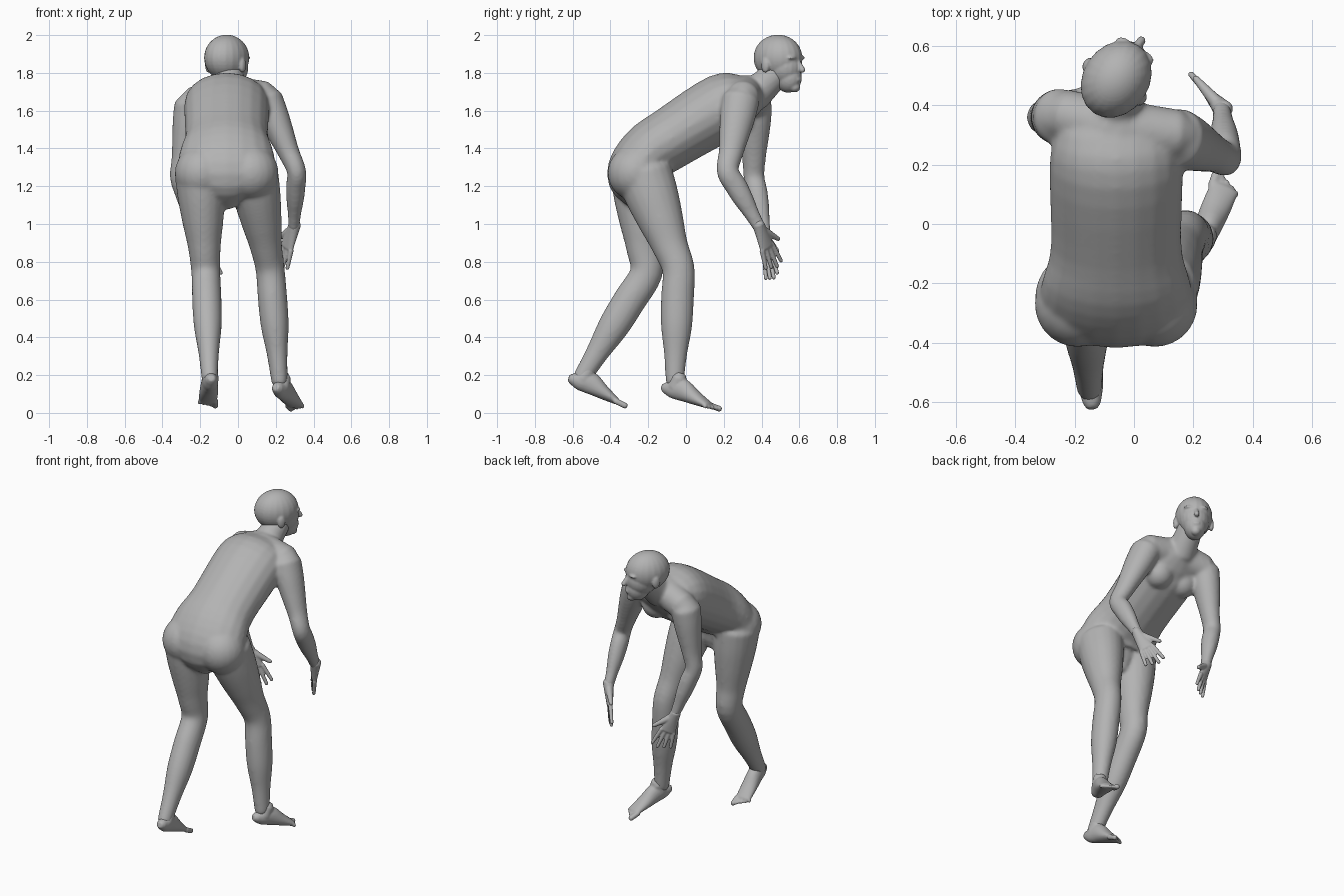
import bpy
import bmesh
import math
from mathutils import Matrix, Vector

default_cube = bpy.data.objects.get("Cube")
if default_cube:
    bpy.data.objects.remove(default_cube, do_unlink=True)

skin = bpy.data.materials.new("matte_grey")
skin.use_nodes = True
grey = (.45, .45, .45, 1)
skin.diffuse_color = grey
skin.node_tree.nodes["Principled BSDF"].inputs["Base Color"].default_value = grey

SIDES = 20
ROUNDING = .6


def resample(rings, steps=4):
    """Smooth interpolation through rings of (x, y, z, half width, half depth)."""
    points = [Vector(ring) for ring in rings]
    before = points[0] * 2 - points[1]
    after = points[-1] * 2 - points[-2]
    points = [before] + points + [after]
    result = []
    for previous, start, end, following in zip(points, points[1:], points[2:], points[3:]):
        leave = (end - previous) / 2
        arrive = (following - start) / 2
        for step in range(steps):
            t = step / steps
            ease = t * t * (3 - 2 * t)
            rest = 1 - t
            result.append(start.lerp(end, ease) + leave * (t * rest * rest)
                          - arrive * (t * t * rest))
    return result + [points[-2]]


def loft(bm, rings):
    """Tube with elliptical sections and rounded ends."""
    rings = resample(rings)
    centres = [Vector(ring[:3]) for ring in rings]
    last = len(rings) - 1
    sections = []
    for i, (centre, ring) in enumerate(zip(centres, rings)):
        ahead = (centres[min(i + 1, last)] - centres[max(i - 1, 0)]).normalized()
        # Tubes that run mostly sideways take their width from the y axis
        side = Vector((0, 1, 0)) if abs(ahead.x) > .8 else Vector((1, 0, 0))
        side = (side - ahead * side.dot(ahead)).normalized()
        width, depth = ring[3:]
        across, through = side * width, ahead.cross(side) * depth
        reach = ahead * min(width, depth) * ROUNDING
        if i == 0:
            sections.append((centre - reach, across * ROUNDING, through * ROUNDING))
        sections.append((centre, across, through))
        if i == last:
            sections.append((centre + reach, across * ROUNDING, through * ROUNDING))
    angles = [math.tau * k / SIDES for k in range(SIDES)]
    loops = [[bm.verts.new(centre + across * math.cos(a) + through * math.sin(a))
              for a in angles] for centre, across, through in sections]
    for low, high in zip(loops, loops[1:]):
        for k in range(SIDES):
            n = (k + 1) % SIDES
            bm.faces.new((low[k], low[n], high[n], high[k]))
    bm.faces.new(loops[0][::-1])
    bm.faces.new(loops[-1])


def profile(bm, rows, x=0):
    """Loft in one vertical plane from rows of (y, z, half width, half depth)."""
    loft(bm, [(x, *row) for row in rows])


def tube(bm, start, end, start_radius, end_radius):
    loft(bm, [(*start, start_radius, start_radius), (*end, end_radius, end_radius)])


def limb(bm, root, joint, tip, radii, depth):
    """Bent limb; the radii are spread evenly over both of its bones."""
    root, joint, tip = Vector(root), Vector(joint), Vector(tip)
    half = len(radii) // 2
    rings = []
    for i, radius in enumerate(radii):
        bone = (root, joint, i / half) if i < half else (joint, tip, i / half - 1)
        rings.append((*bone[0].lerp(bone[1], bone[2]), radius, radius * depth))
    loft(bm, rings)


def ball(bm, centre, radii):
    placement = Matrix.Translation(centre) @ Matrix.Diagonal((*radii, 1))
    bmesh.ops.create_uvsphere(bm, u_segments=SIDES, v_segments=SIDES, radius=1,
                              matrix=placement)


def fuse(name, bm, voxel, smoothing, placement):
    """Blend overlapping volumes into one continuous skin."""
    bm.transform(placement)
    bmesh.ops.recalc_face_normals(bm, faces=bm.faces[:])
    mesh = bpy.data.meshes.new(name)
    bm.to_mesh(mesh)
    bm.free()
    mesh.materials.append(skin)
    part = bpy.data.objects.new(name, mesh)
    bpy.context.collection.objects.link(part)
    blend = part.modifiers.new("blend", 'REMESH')
    blend.mode = 'VOXEL'
    blend.voxel_size = voxel
    blend.use_smooth_shade = True
    soften = part.modifiers.new("soften", 'SMOOTH')
    soften.factor = .5
    soften.iterations = smoothing


def frame(origin, x_axis, y_axis, z_axis):
    placement = Matrix((x_axis, y_axis, z_axis)).transposed().to_4x4()
    placement.translation = origin
    return placement


# Torso, neck and shoulders
body = bmesh.new()
middle = -.06
profile(body, [(-.23, 1.14, .08, .1), (-.26, 1.25, .25, .16), (-.2, 1.37, .25, .16),
               (-.07, 1.46, .22, .165), (.2, 1.625, .225, .175), (.32, 1.67, .2, .125)], middle)
tube(body, (middle, .36, 1.68), (-.04, .49, 1.81), .09, .075)
for shoulder in ((.15, .3, 1.67), (-.24, .37, 1.64)):
    tube(body, (middle, .32, 1.69), shoulder, .1, .085)
for side in (-1, 1):
    ball(body, (middle + side * .09, .265, 1.55), [.09] * 3)  # chest
    ball(body, (middle + side * .13, -.27, 1.27), [.145] * 3)  # seat

# Arms and legs share one set of radii per kind
right_wrist, left_wrist = (.295, .39, .98), (-.21, .42, .93)
arm_radii = (.088, .082, .07, .057, .051, .052, .047, .036, .03)
limb(body, (.15, .29, 1.66), (.31, .22, 1.28), right_wrist, arm_radii, 1.15)
limb(body, (-.25, .36, 1.63), (-.31, .36, 1.25), left_wrist, arm_radii, 1.1)
leg_radii = (.135, .125, .107, .086, .077, .078, .074, .055, .043)
limb(body, (.08, -.22, 1.26), (.17, -.04, .76), (.22, -.06, .16), leg_radii, 1.12)
limb(body, (-.2, -.25, 1.26), (-.17, -.21, .74), (-.15, -.555, .18), leg_radii, 1.12)
fuse("body", body, .01, 12, Matrix())

# Head: local y is the facing direction
head = bmesh.new()
ball(head, (0, 0, 1.88), (.112, .137, .122))            # cranium
ball(head, (0, .04, 1.83), (.09, .1, .1))               # face
ball(head, (0, .065, 1.775), (.065, .075, .08))         # jaw
ball(head, (0, .105, 1.725), (.03, .03, .028))          # chin
ball(head, (0, .13, 1.765), (.025, .014, .014))         # lips
tube(head, (0, .13, 1.86), (0, .156, 1.812), .01, .016)  # nose
for side in (-1, 1):
    ball(head, (side * .04, .115, 1.88), (.035, .02, .01))  # brow
    ball(head, (side * .108, -.01, 1.84), (.015, .025, .04))  # ear
facing = Matrix.Rotation(math.radians(-33), 4, 'Z')
fuse("head", head, .006, 4, Matrix.Translation((middle, .487, 0)) @ facing)


# Hands: local z runs to the fingertips, local x towards the thumb
def hand(name, wrist, fingertip, thumb):
    bm = bmesh.new()
    profile(bm, [(0, -.02, .027, .03), (0, .03, .033, .024), (0, .1, .042, .016)])
    for finger in range(4):
        x = .033 - finger * .022
        length = .11 - abs(finger - 1) * .012
        tube(bm, (x, 0, .1), (x * 1.5, 0, .1 + length), .012, .009)
    tube(bm, (.015, 0, .02), (.08, 0, .1), .02, .01)
    along = (Vector(fingertip) - Vector(wrist)).normalized()
    across = Vector(thumb)
    across = (across - along * across.dot(along)).normalized()
    pose = frame(wrist, across, along.cross(across), along)
    fuse(name, bm, .005, 2, pose @ Matrix.Scale(1.15, 4))


hand("right_hand", right_wrist, (.225, .465, .78), (-.6, .7, .1))
hand("left_hand", left_wrist, (-.12, .46, .68), (.8, .5, 0))


# Feet: local y runs from heel to toes along the sole, z is up
def foot(name, heel, toe, inner):
    bm = bmesh.new()
    profile(bm, [(.005, .045, .03, .03), (.05, .05, .04, .05), (.1, .06, .045, .06),
                 (.18, .04, .05, .04), (.27, .02, .05, .018)])
    tube(bm, (0, .06, .06), (0, .07, .12), .044, .042)  # ankle
    for digit in range(5):
        x = inner * (.04 - digit * .02)
        radius = .011 if digit else .016
        tube(bm, (x, .26, .018), (x * 1.1, .32 - digit * .012, .013), radius, radius)
    along = (Vector(toe) - Vector(heel)).normalized()
    across = along.cross(Vector((0, 0, 1))).normalized()
    fuse(name, bm, .006, 5, frame(heel, across, along, across.cross(along)))


foot("right_foot", (.2, -.125, .09), (.325, .17, .005), -1)
foot("left_foot", (-.14, -.625, .14), (-.165, -.31, .018), 1)
